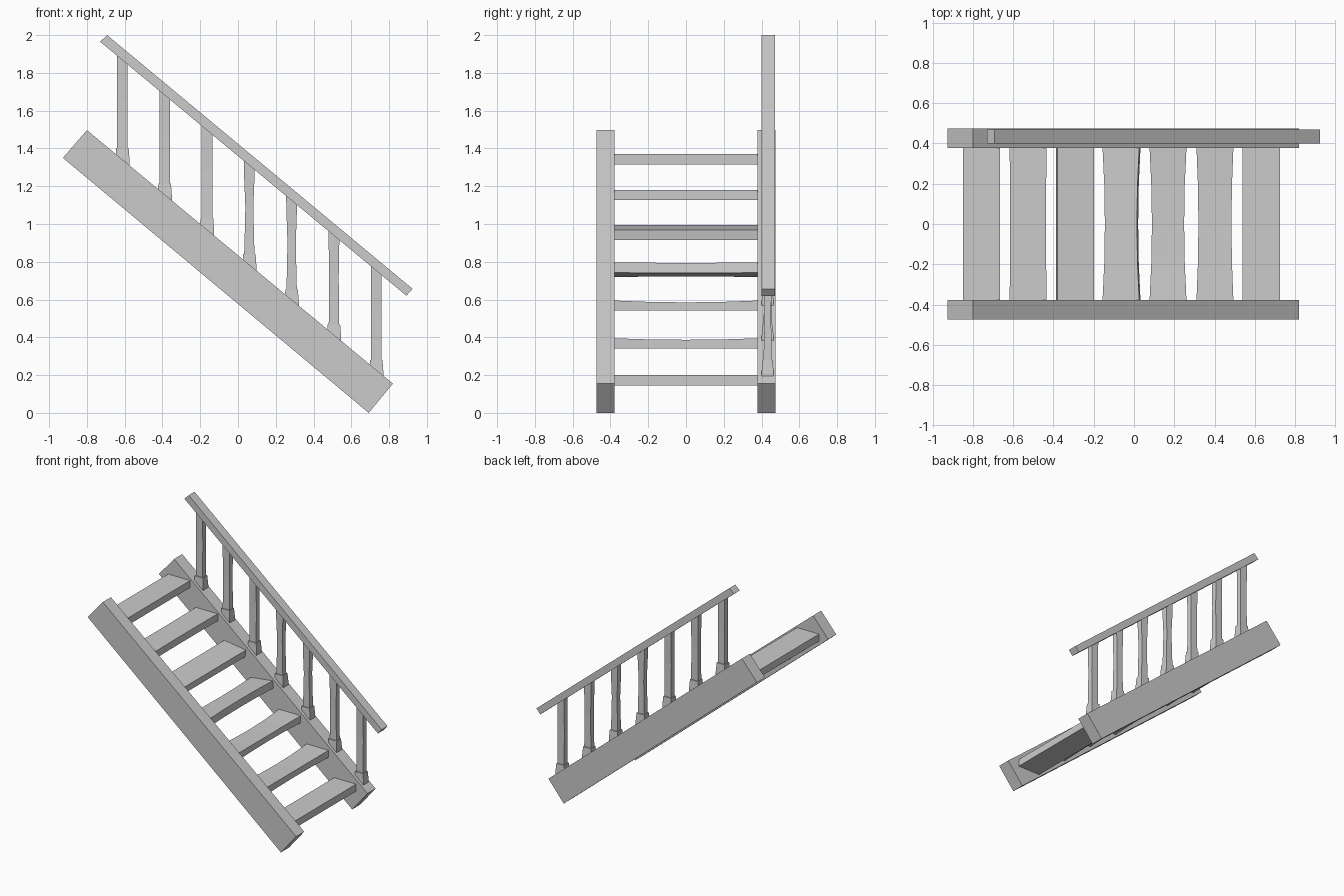
import bpy, bmesh, math
from mathutils import Matrix, Vector

cube = bpy.data.objects.get("Cube")
if cube:
    bpy.data.objects.remove(cube, do_unlink=True)

grey = bpy.data.materials.new("weathered_grey")
grey.use_nodes = True
colour = (0.6, 0.6, 0.6, 1)
grey.diffuse_color = colour
grey.node_tree.nodes["Principled BSDF"].inputs["Base Color"].default_value = colour


def finish(name, bm):
    bmesh.ops.recalc_face_normals(bm, faces=bm.faces)
    mesh = bpy.data.meshes.new(name)
    bm.to_mesh(mesh)
    bm.free()
    mesh.materials.append(grey)
    obj = bpy.data.objects.new(name, mesh)
    bpy.context.collection.objects.link(obj)
    return obj


def loft(name, rings):
    """Skin a stack of four-cornered rings and cap both ends."""
    bm = bmesh.new()
    loops = [[bm.verts.new(p) for p in ring] for ring in rings]
    for a, b in zip(loops, loops[1:]):
        for i in range(4):
            j = (i + 1) % 4
            bm.faces.new((a[i], a[j], b[j], b[i]))
    bm.faces.new(loops[0])
    bm.faces.new(loops[-1])
    return finish(name, bm)


def beam(name, profile, y0, y1):
    return loft(name, [[(x, y, z) for x, z in profile] for y in (y0, y1)])


def post_ring(x, y, z, width, depth):
    return [(x + sx * width / 2, y + sy * depth / 2, z)
            for sx, sy in ((-1, -1), (1, -1), (1, 1), (-1, 1))]


# Sloping side boards and the handrail
board = [(-0.927, 1.35), (-0.80, 1.497), (0.82, 0.155), (0.692, 0.0)]
beam("front_stringer", board, -0.475, -0.378)
beam("back_stringer", board, 0.378, 0.475)
rail = [(-0.73, 1.965), (-0.693, 2.0), (0.924, 0.657), (0.892, 0.62)]
beam("handrail", rail, 0.40, 0.47)

# Treads: left edge x, top z, tilt in degrees, edge wear, top dip
treads = [
    (-0.85, 1.37, 0, 0, 0),
    (-0.618, 1.18, 0, 0.003, 0),
    (-0.385, 0.982, 8, 0, 0),
    (-0.154, 0.785, -7, 0.012, 0),
    (0.077, 0.595, 0, 0.012, 0.01),
    (0.31, 0.395, 0, 0.01, 0.008),
    (0.54, 0.20, 0, 0, 0),
]
for n, (left, top, tilt, wear, dip) in enumerate(treads, 1):
    rings = []
    turn = Matrix.Rotation(math.radians(tilt), 3, 'Y')
    centre = Vector((left + 0.092, 0, top - 0.027))
    for step in range(-2, 3):
        bend = 1 - (step / 2) ** 2
        half = 0.092 - wear * bend
        upper = 0.027 - dip * bend
        corners = [(-half, -0.027), (half, -0.027), (half, upper), (-half, upper)]
        rings.append([centre + turn @ Vector((x, step * 0.193, z)) for x, z in corners])
    loft(f"tread_{n}", rings)

# Balusters: flared foot block and a shaft with a worn waist
waists = [0.055, 0.055, 0.056, 0.042, 0.044, 0.05, 0.056]
for n, waist in enumerate(waists):
    x, collar = -0.612 + 0.224 * n, 1.402 - 0.187 * n
    y = 0.432
    loft(f"baluster_foot_{n + 1}", [
        post_ring(x, y, collar - 0.18, 0.076, 0.064),
        post_ring(x, y, collar - 0.07, 0.076, 0.064),
        post_ring(x, y, collar, 0.066, 0.054)])
    loft(f"baluster_shaft_{n + 1}", [
        post_ring(x, y, collar - 0.02, 0.056, 0.042),
        post_ring(x, y, collar + 0.10, 0.5 * (waist + 0.056), 0.04),
        post_ring(x, y, collar + 0.25, waist, 0.037),
        post_ring(x, y, collar + 0.42, 0.056, 0.042),
        post_ring(x, y, collar + 0.497, 0.058, 0.042)])
